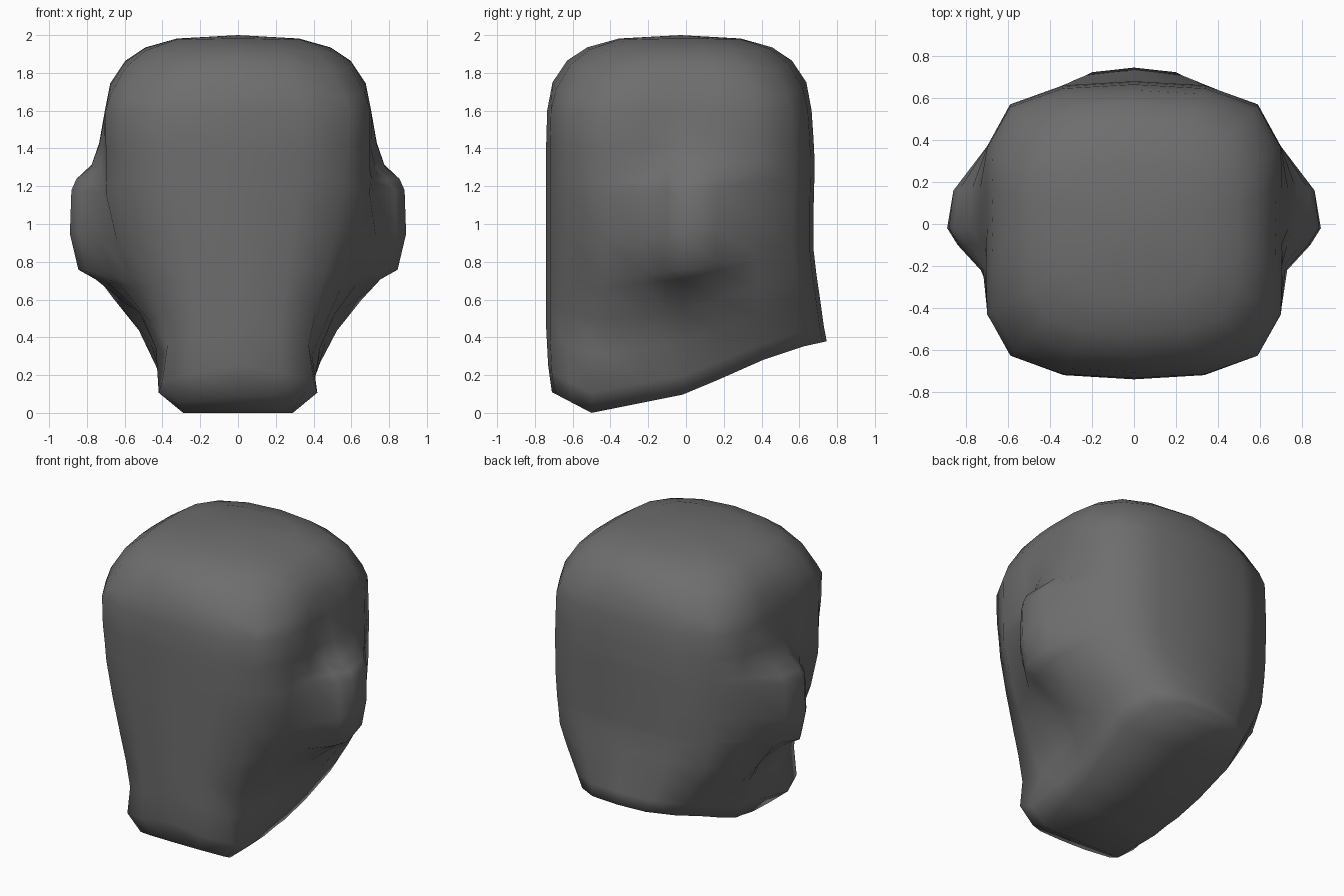
import bpy, bmesh

if "Cube" in bpy.data.objects:
    bpy.data.objects.remove(bpy.data.objects["Cube"])

grey = bpy.data.materials.new("dark_grey")
grey.diffuse_color = (0.155, 0.155, 0.155, 1)
grey.use_nodes = True
grey.node_tree.nodes["Principled BSDF"].inputs["Base Color"].default_value = grey.diffuse_color

# half outline of the skull seen from above, front centre to back centre
OUTLINE = [(0, -.74), (.34, -.72), (.59, -.63), (.70, -.43), (.71, -.22), (.71, -.10),
           (.71, -.02), (.71, .16), (.70, .37), (.59, .57), (.34, .66), (0, .68)]
# sloping underside from chin to nape: (y, z)
UNDERSIDE = [(-.74, .18), (-.71, .11), (-.50, 0), (0, .10), (.52, .33), (.75, .38)]
# levels: height, front width, four side/ear half widths, back width, front y, back y
LEVELS = [
    (1.60, 1.00, .705, .703, .700, .705, 1.00, -.735, .665),
    (1.42, .985, .70, .71, .735, .735, 1.00, -.74, .675),
    (1.30, .96, .70, .73, .78, .775, 1.00, -.74, .68),
    (1.24, .95, .71, .79, .855, .835, 1.00, -.74, .68),
    (1.18, .94, .72, .83, .882, .86, 1.00, -.74, .68),
    (.95, .86, .73, .84, .890, .86, 1.00, -.74, .675),
    (.76, .78, .67, .80, .845, .825, .98, -.74, .675),
    (.71, .76, .63, .70, .755, .77, .97, -.74, .675),
    (.55, .69, .51, .525, .555, .655, .93, -.74, .69),
    (.38, .635, .435, .445, .465, .525, .81, -.74, .71),
    (.20, .68, .405, .405, .410, .435, .67, -.73, .73),
    (.10, .53, .35, .355, .365, .395, .59, -.71, .745),
]
# crown: (scale, height)
CROWN = [(.46, 1.982), (.70, 1.935), (.85, 1.865), (.96, 1.75)]


def underside(y):
    for (y0, z0), (y1, z1) in zip(UNDERSIDE, UNDERSIDE[1:]):
        if y <= y1:
            return z0 + (z1 - z0) * max(0, y - y0) / (y1 - y0)
    return UNDERSIDE[-1][1]


def level_points(z, wf, sa, sb, sc, sd, wb, yf, yb):
    t = (z - .10) / 1.5
    pts = []
    for i, (x, y) in enumerate(OUTLINE):
        if i < 4:
            x, y = x * wf, y * yf / -.74
        elif i > 7:
            x, y = x * wb, y * yb / .68
        else:
            x = (sa, sb, sc, sd)[i - 4]
        # straight cheek edge, narrow jaw behind the chin
        if i == 3:
            if z > .3:
                x = min(x + .04, .70, .41 + (z - .42) * .46)
            else:
                x, y = (.42 if z > .15 else .29), -.50
        b = underside(y)
        pts.append((x, y, b + t * (1.6 - b)))
    return pts


def crown_points(s, z):
    pts = []
    for x, y, _ in level_points(*LEVELS[0]):
        x, y = x * s, -.03 + (y + .03) * s
        pts.append((x, y, z - .75 * x * x * y * y))
    return pts


# head: mirrored rings joined from crown to jaw
bm = bmesh.new()
rings = []
for half in [crown_points(*c) for c in CROWN] + [level_points(*l) for l in LEVELS]:
    full = half + [(-x, y, z) for x, y, z in half[-2:0:-1]]
    rings.append([bm.verts.new(p) for p in full])
n = len(rings[0])
for a, b in zip(rings, rings[1:]):
    for i in range(n):
        j = (i + 1) % n
        bm.faces.new((a[i], b[i], b[j], a[j]))

# top of crown
top = bm.verts.new((0, -.03, 2.0))
for i in range(n):
    bm.faces.new((top, rings[0][i], rings[0][(i + 1) % n]))

# underside closed with strips from left to right
r = rings[-1]
bm.faces.new((r[0], r[1], r[n - 1]))
for i in range(1, n // 2 - 1):
    bm.faces.new((r[i], r[i + 1], r[n - i - 1], r[n - i]))
bm.faces.new((r[n // 2 - 1], r[n // 2], r[n // 2 + 1]))
bmesh.ops.recalc_face_normals(bm, faces=bm.faces)
for f in bm.faces:
    f.smooth = True

mesh = bpy.data.meshes.new("head")
bm.to_mesh(mesh)
bm.free()
mesh.materials.append(grey)
head = bpy.data.objects.new("head", mesh)
bpy.context.collection.objects.link(head)
